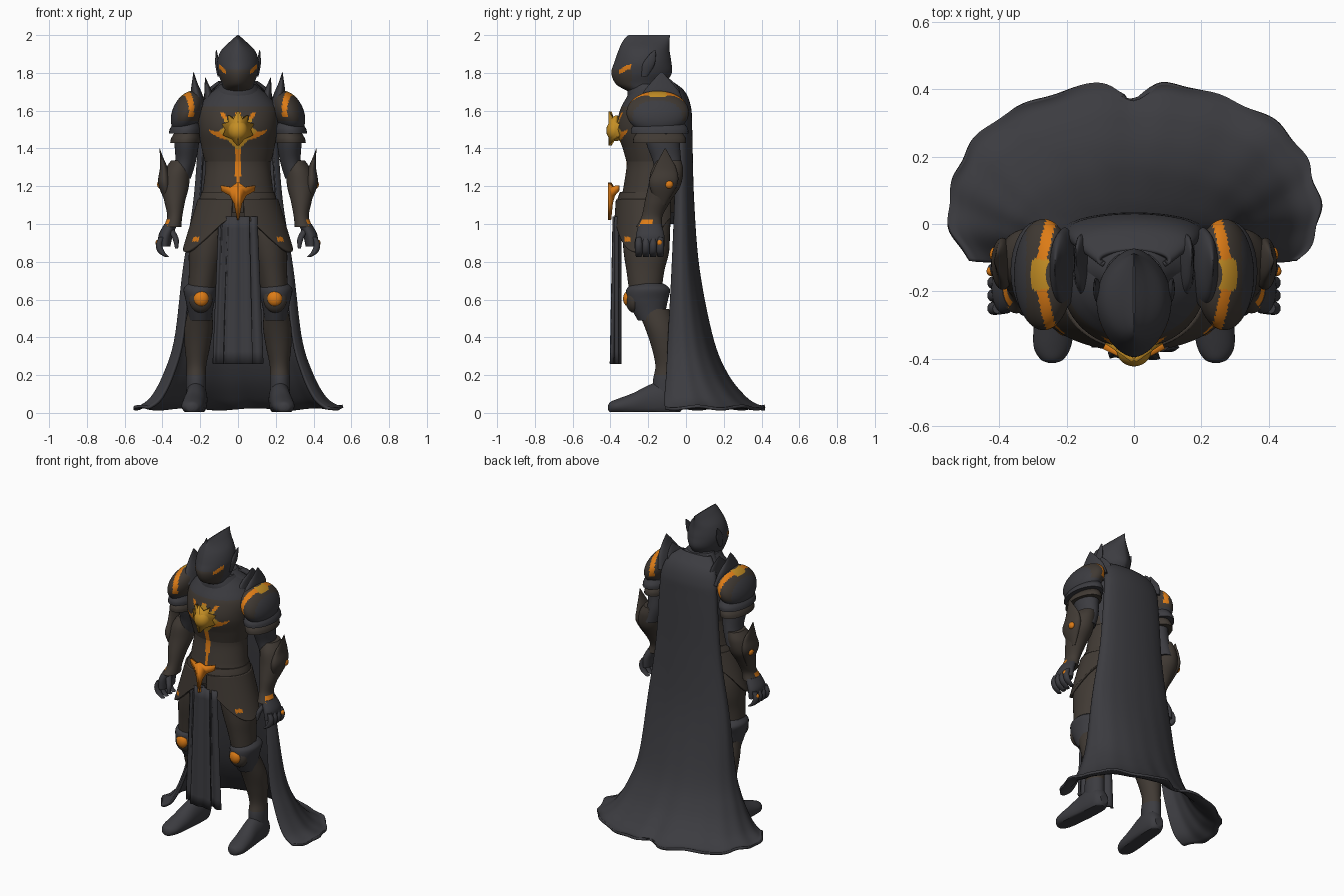
import bpy, bmesh, math
from mathutils import Matrix, Vector

if "Cube" in bpy.data.objects:
    bpy.data.objects.remove(bpy.data.objects["Cube"], do_unlink=True)


def material(name, rgb):
    m = bpy.data.materials.new(name)
    m.use_nodes = True
    m.diffuse_color = (*rgb, 1)
    bsdf = m.node_tree.nodes["Principled BSDF"]
    bsdf.inputs["Base Color"].default_value = (*rgb, 1)
    bsdf.inputs["Roughness"].default_value = .7
    return m


CHARCOAL = material("charcoal", (.045, .045, .052))
BROWN = material("dark brown", (.052, .042, .034))
ORANGE = material("orange", (.72, .2, .008))
GOLD = material("gold", (.55, .27, .018))
PALETTE = [CHARCOAL, BROWN, ORANGE, GOLD]
charcoal, brown, orange, gold = range(4)


def finish(name, bm, colour, mirror=False, thick=0):
    """Colour is a palette index or a rule giving one from a face centre."""
    bmesh.ops.recalc_face_normals(bm, faces=bm.faces)
    for f in bm.faces:
        f.smooth = True
        f.material_index = colour(*f.calc_center_median()) if callable(colour) else colour
    mesh = bpy.data.meshes.new(name)
    bm.to_mesh(mesh)
    bm.free()
    for m in PALETTE:
        mesh.materials.append(m)
    mesh.set_sharp_from_angle(angle=math.radians(40))
    obj = bpy.data.objects.new(name, mesh)
    bpy.context.collection.objects.link(obj)
    if thick:
        mod = obj.modifiers.new("thickness", "SOLIDIFY")
        mod.thickness, mod.offset = thick, 0
    if mirror:
        obj.modifiers.new("mirror", "MIRROR")
    return obj


def spline(rows, t):
    """Smooth interpolation through rows of numbers, t from 0 to 1."""
    s = t * (len(rows) - 1)
    i = min(int(s), len(rows) - 2)
    s -= i
    a, b, c, d = (rows[max(0, min(len(rows) - 1, i + k))] for k in (-1, 0, 1, 2))
    return [q + s * ((r - p) + s * ((2*p - 5*q + 4*r - w) + s * (3*(q - r) + w - p))) / 2
            for p, q, r, w in zip(a, b, c, d)]


def grid(name, fn, nu, nv, colour, wrap=False, **options):
    bm = bmesh.new()
    cols = nu if wrap else nu + 1
    rows = [[bm.verts.new(fn(i / nu, j / nv)) for i in range(cols)] for j in range(nv + 1)]
    for low, high in zip(rows, rows[1:]):
        for i in range(nu):
            k = (i + 1) % cols
            bm.faces.new((low[i], low[k], high[k], high[i]))
    if wrap:
        bm.faces.new(rows[0])
        bm.faces.new(rows[-1])
    return finish(name, bm, colour, **options)


def loft(name, rings, colour, seg=32, sub=6, along_y=False, pinch=1, **options):
    """Rings are (x, y, z, radius x, radius y), or (x, z, y, ...) along y."""
    def point(u, v):
        x, b, h, rx, rb = spline(rings, v)
        s, c = math.sin(u * math.tau), math.cos(u * math.tau)
        x += max(rx, .001) * math.copysign(abs(s) ** pinch, s)
        b -= max(rb, .001) * c
        return (x, h, max(b, .005)) if along_y else (x, b, h)
    return grid(name, point, seg, sub * (len(rings) - 1), colour, wrap=True, **options)


def ball(name, centre, radii, colour, floor=0, lean=0, **options):
    bm = bmesh.new()
    bmesh.ops.create_uvsphere(bm, u_segments=64, v_segments=48, radius=1,
                              matrix=Matrix.LocRotScale(Vector(centre), None, Vector(radii)))
    for v in bm.verts:
        v.co.z = max(v.co.z, floor)
        v.co.x -= lean * (v.co.z - centre[2])
    return finish(name, bm, colour, **options)


def plate(name, outline, fn, colour, thick=.02):
    """Mirrored half outline in x and z, with fn giving the depth from x."""
    bm = bmesh.new()
    bm.faces.new([bm.verts.new((x, fn(x), z)) for x, z in outline])
    return finish(name, bm, colour, mirror=True, thick=thick)


# Helmet with a swept crest and glowing eye slits
def helmet_colour(x, y, z):
    if -.352 < y < -.288 and abs(z - 1.825 - .5 * (y + .315)) < .013:
        return orange
    return brown if z < 1.82 and y < -.29 else charcoal


loft("helmet", [(0, -.19, 1.66, .075, .08), (0, -.215, 1.7, .08, .09), (0, -.24, 1.74, .085, .13),
                (0, -.235, 1.8, .105, .16), (0, -.228, 1.86, .11, .15), (0, -.222, 1.92, .088, .135),
                (0, -.21, 1.97, .038, .123), (0, -.195, 2, .003, .11)],
     helmet_colour, seg=96, sub=10, pinch=1.2)
loft("helmet_side_fin", [(.1, -.22, 1.78, .008, .015), (.108, -.2, 1.84, .012, .032),
                         (.113, -.18, 1.89, .007, .02), (.115, -.165, 1.92, .002, .004)],
     charcoal, mirror=True)


# Torso armour with the painted chest burst and centre stripe
def chest_colour(x, y, z):
    dx, dz = abs(x), z - 1.5
    if y < -.2:
        side_ray = dx < .155 and abs(dz + .03 - 5 * (dx - .08) ** 2) < .03 * (1.15 - dx / .155)
        up_ray = 0 < dz < .09 and abs(dx - .035 - .55 * dz) < .011
        if dx / .1 + abs(dz + .01) / .1 < 1 or (up_ray and dz < .06):
            return gold
        if side_ray or up_ray or (dx < .013 and 1.15 < z < 1.59):
            return orange
    return charcoal if z > 1.62 or y > -.12 else brown


loft("breastplate", [(0, -.18, 1.33, .175, .135), (0, -.18, 1.4, .192, .155), (0, -.185, 1.5, .208, .183),
                     (0, -.17, 1.6, .21, .18), (0, -.16, 1.67, .17, .155), (0, -.17, 1.73, .1, .11)],
     chest_colour, seg=160, sub=18)
loft("abdomen", [(0, -.19, 1, .18, .13), (0, -.2, 1.1, .197, .145), (0, -.19, 1.2, .183, .14),
                 (0, -.18, 1.3, .172, .135), (0, -.18, 1.36, .172, .135)], chest_colour, seg=128, sub=12)
plate("chest_burst", [(0, 1.415), (.03, 1.45), (.075, 1.47), (.062, 1.5), (.08, 1.53), (.045, 1.54),
                      (.05, 1.575), (.02, 1.555), (0, 1.595)], lambda x: -.402 + .7 * x, gold)
ball("chest_boss", (0, -.372, 1.495), (.052, .05, .056), gold)
loft("belt", [(0, -.2, 1.06, .2, .16), (0, -.2, 1.12, .207, .165), (0, -.195, 1.17, .192, .155)], brown)
plate("belt_ornament", [(0, 1.02), (.018, 1.11), (.04, 1.15), (.085, 1.175), (.088, 1.205), (.035, 1.195), (0, 1.22)],
      lambda x: -.405 + .5 * x, orange)
loft("gorget", [(0, -.16, 1.66, .155, .15), (0, -.17, 1.7, .125, .14), (0, -.18, 1.74, .095, .12)], charcoal)
loft("collar_fin", [(.15, -.12, 1.65, .03, .1), (.16, -.11, 1.71, .018, .075),
                    (.168, -.1, 1.75, .008, .035), (.172, -.1, 1.775, .001, .005)], charcoal, mirror=True)


# Layered shoulders
def shoulder_colour(x, y, z):
    reach = abs(y + .15)
    middle = reach < .045
    if z > 1.57 and abs(x - .286 + .25 * reach) < (.024 if middle else .016):
        return gold if middle and z > 1.64 else orange
    return charcoal if z < 1.545 or x > .32 else brown


ball("pauldron", (.268, -.15, 1.59), (.083, .165, .115), shoulder_colour, floor=1.505, lean=.25, mirror=True)
loft("pauldron_fin", [(.205, -.13, 1.62, .035, .12), (.22, -.13, 1.69, .03, .1),
                      (.23, -.13, 1.75, .014, .055), (.235, -.13, 1.805, .001, .004)], charcoal, mirror=True)
for i, name in enumerate(("upper_shoulder_lame", "lower_shoulder_lame")):
    top, size = 1.535 - .05 * i, 1 - .08 * i
    loft(name, [(.27, -.14, top, .07 * size, .13 * size), (.275, -.14, top - .03, .085 * size, .15 * size),
                (.278, -.14, top - .055, .088 * size, .152 * size)],
         brown if i else charcoal, mirror=True)

# Arms and clawed gauntlets
loft("upper_arm", [(.27, -.13, 1.52, .07, .1), (.272, -.12, 1.42, .064, .088), (.278, -.1, 1.33, .055, .075),
                   (.305, -.09, 1.24, .055, .07)], charcoal, mirror=True)
loft("vambrace", [(.305, -.09, 1.335, .05, .065), (.322, -.1, 1.28, .068, .085), (.333, -.115, 1.2, .073, .085),
                  (.335, -.15, 1.12, .055, .068), (.335, -.18, 1.04, .04, .055), (.348, -.195, .985, .048, .07)],
     lambda x, y, z: orange if z < 1.025 and x > .362 and -.245 < y < -.175 else brown, sub=9, mirror=True)
loft("vambrace_fin", [(.37, -.13, 1.1, .008, .02), (.388, -.12, 1.21, .034, .075), (.392, -.11, 1.29, .022, .06),
                      (.404, -.11, 1.35, .009, .03), (.415, -.11, 1.4, .001, .003)], brown, mirror=True)
ball("vambrace_stud", (.412, -.09, 1.21), (.016, .022, .022), orange, mirror=True)
loft("hand", [(.355, -.19, 1, .035, .06), (.383, -.19, .94, .038, .075), (.388, -.19, .88, .03, .075)],
     charcoal, mirror=True)
for i in range(4):
    y = -.25 + .038 * i
    loft(f"finger_{i + 1}", [(.405, y, .93, .014, .015), (.418, y, .89, .017, .019), (.405, y, .85, .018, .019),
                             (.375, y, .825, .012, .015)], charcoal, seg=16, mirror=True)
ball("knuckle_stud", (.425, -.14, .9), (.012, .014, .016), orange, mirror=True)
loft("thumb", [(.355, -.22, .97, .018, .022), (.33, -.25, .92, .016, .019), (.325, -.262, .87, .008, .01)],
     charcoal, seg=16, mirror=True)


# Curved hip plates, longest at the side of the thigh
def tasset_point(u, v):
    a = math.radians(8 + 124 * u)
    drop = .1 + .18 * math.sin(math.pi * u) ** 1.5
    flare = v * drop / .28
    return ((.205 + .085 * flare) * math.sin(a), -.2 - (.165 + .02 * flare) * math.cos(a), 1.13 - v * drop)


grid("tasset", tasset_point, 64, 36, lambda x, y, z: orange if -.32 < y < -.29 and .905 < z < .93 else brown,
     thick=.016, mirror=True)

# Legs
loft("thigh", [(.11, -.2, 1.06, .085, .12), (.145, -.21, .95, .1, .125), (.165, -.21, .85, .095, .12),
               (.18, -.215, .75, .08, .1), (.195, -.215, .64, .07, .085)], brown, mirror=True)
loft("knee_guard", [(.198, -.2, .685, .065, .08), (.2, -.2, .655, .088, .115), (.2, -.205, .6, .078, .11),
                    (.2, -.195, .54, .066, .088), (.2, -.18, .49, .058, .075)], charcoal, mirror=True)
ball("knee_cup", (.197, -.275, .6), (.062, .045, .07), brown, mirror=True)
ball("knee_gem", (.195, -.303, .605), (.04, .03, .042), orange, mirror=True)
loft("greave", [(.2, -.175, .55, .062, .085), (.208, -.135, .45, .075, .082), (.215, -.11, .35, .067, .073),
                (.22, -.1, .25, .052, .062), (.222, -.105, .17, .053, .07), (.222, -.105, .06, .05, .07)],
     lambda x, y, z: charcoal if z < .2 else brown, mirror=True)
loft("boot", [(.215, .05, -.02, .03, .03), (.217, .06, -.05, .05, .075), (.22, .07, -.11, .058, .1),
              (.225, .06, -.19, .058, .09), (.235, .045, -.28, .06, .06), (.242, .035, -.36, .056, .04),
              (.243, .03, -.4, .035, .028), (.243, .028, -.412, .01, .012)],
     charcoal, along_y=True, mirror=True)


# Pleated cloth hanging in front
def pleats(half, top, bottom, amount, folds):
    def point(u, v):
        x = (2 * u - 1) * half * (.75 + .25 * v)
        depth = top + (bottom - top) * v
        return x, depth + amount * math.sin(folds * u * math.tau), 1.04 - .78 * v
    return point


grid("tabard_side_folds", pleats(.13, -.36, -.36, .012, 3), 60, 12, charcoal, thick=.015)
grid("tabard_centre_panel", pleats(.075, -.375, -.39, .004, 2), 36, 12, charcoal, thick=.02)

# Long cape: rows of height, half width, back depth, front edge depth
CAPE = [(1.75, .1, -.08, -.12), (1.7, .16, -.015, -.08), (1.62, .19, .018, -.06), (1.5, .2, .025, -.05),
        (1.13, .228, .035, -.055), (.76, .285, .065, -.07), (.39, .33, .14, -.09), (.2, .39, .22, -.1),
        (.08, .455, .315, -.11), (.03, .515, .385, -.11), (.02, .55, .425, -.11)]


def cape_point(u, v):
    z, width, back, front = spline(CAPE, v)
    a = math.radians(236 * (u - .5))
    depth = (back - front) / 1.47
    ripple = 1 + .01 * v * v * (math.sin(17 * a) + math.cos(7 * a))
    x = width * math.sin(a) * ripple
    y = back - depth + depth * math.cos(a) * ripple
    y -= .065 * v ** 6 * math.exp(-(x / .055) ** 2)
    return x, y, max(z, .012) + .008 * v ** 8 * (1 + math.sin(9 * a))


grid("cape", cape_point, 140, 66, charcoal, thick=.016)
loft("cape_cowl", [(0, -.1, 1.6, .195, .12), (0, -.11, 1.66, .175, .11), (0, -.13, 1.72, .12, .09),
                   (0, -.15, 1.76, .085, .07)], charcoal)
